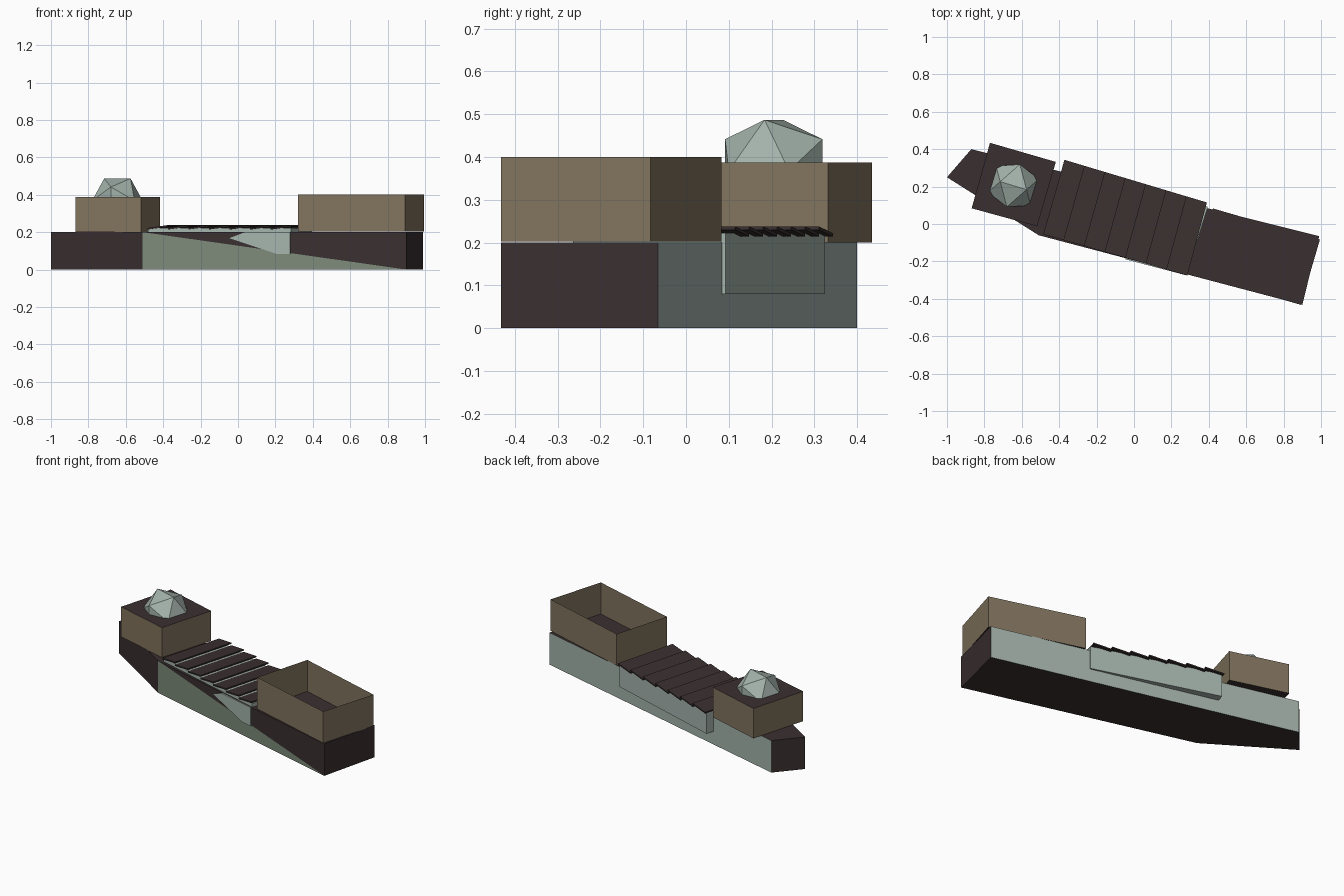
import bpy, bmesh, math
from mathutils import Vector

if "Cube" in bpy.data.objects:
    bpy.data.objects.remove(bpy.data.objects["Cube"])


def material(name, rgb):
    m = bpy.data.materials.new(name)
    lin = [((c / 255 + 0.055) / 1.055) ** 2.4 for c in rgb]
    m.diffuse_color = (*lin, 1)
    m.use_nodes = True
    m.node_tree.nodes["Principled BSDF"].inputs["Base Color"].default_value = m.diffuse_color
    return m


DARK = material("dark brown", (58, 47, 48))
PALE = material("pale grey green", (165, 180, 173))
GREEN = material("moss green", (125, 138, 121))
TAN = material("tan", (130, 116, 94))


def finish(name, bm, mats):
    bmesh.ops.recalc_face_normals(bm, faces=bm.faces)
    me = bpy.data.meshes.new(name)
    bm.to_mesh(me)
    bm.free()
    for m in mats:
        me.materials.append(m)
    ob = bpy.data.objects.new(name, me)
    bpy.context.collection.objects.link(ob)
    return ob


def prism(name, pts, z0, z1, mats, sides=None, top=0, bottom=0, open_top=False, split=None):
    """Upright prism over a plan outline; sides gives a material slot per wall."""
    bm = bmesh.new()
    n = len(pts)
    lo = [bm.verts.new((x, y, z0)) for x, y in pts]
    hi = [bm.verts.new((x, y, z1)) for x, y in pts]
    bm.faces.new(lo).material_index = bottom
    if not open_top:
        bm.faces.new(hi).material_index = top
    for i in range(n):
        j = (i + 1) % n
        if i == split:  # wall painted in two triangles
            bm.faces.new((lo[i], lo[j], hi[i])).material_index = 2
            bm.faces.new((lo[j], hi[j], hi[i])).material_index = 0
        else:
            bm.faces.new((lo[i], lo[j], hi[j], hi[i])).material_index = sides[i] if sides else 0
    return finish(name, bm, mats)


# Hull: dark body, pale back wall, front wall split diagonally
HULL = [(-1.0, 0.25), (-0.51, -0.06), (0.90, -0.432), (0.99, -0.065), (-0.87, 0.40)]
prism("hull", HULL, 0, 0.2, [DARK, PALE, GREEN], sides=[0, 0, 0, 1, 0], split=1)

# Middle deck box, poking slightly out of the back of the hull
DECK = [(-0.48, -0.05), (0.283, -0.264), (0.395, 0.092), (-0.37, 0.325)]
prism("deck_box", DECK, 0.08, 0.222, [PALE])

# Exposed pale patch on the front wall of the hull
b, c = Vector(HULL[1]), Vector(HULL[2])
along = (c - b).normalized()
out = Vector((along.y, -along.x))
bm = bmesh.new()
front = []
back = []
for x, z in [(-0.045, 0.168), (0.21, 0.083), (0.28, 0.083), (0.28, 0.2), (0.04, 0.2)]:
    p = b + (c - b) * ((x - b.x) / (c.x - b.x))
    q = p + out * 0.006
    front.append(bm.verts.new((q.x, q.y, z)))
    back.append(bm.verts.new((p.x, p.y, z)))
bm.faces.new(front)
bm.faces.new(back)
for i in range(5):
    j = (i + 1) % 5
    bm.faces.new((front[i], front[j], back[j], back[i]))
finish("front_patch", bm, [PALE])

# Tilted deck planks, each rising toward the stern
P = [Vector(p) for p in [(-0.485, -0.055), (0.285, -0.275), (0.39, 0.115), (-0.372, 0.343)]]
COUNT = 7
for k in range(COUNT):
    bm = bmesh.new()
    rings = []
    for t, z in ((k / COUNT, 0.222), ((k + 1) / COUNT, 0.238)):
        f, r = P[0].lerp(P[1], t), P[3].lerp(P[2], t)
        rings.append([bm.verts.new((p.x, p.y, h))
                      for p, h in ((f, z - 0.008), (r, z - 0.008), (r, z), (f, z))])
    bm.faces.new(rings[0])
    bm.faces.new(rings[1])
    for i in range(4):
        j = (i + 1) % 4
        bm.faces.new((rings[0][i], rings[0][j], rings[1][j], rings[1][i]))
    finish(f"deck_plank_{k + 1}", bm, [DARK])

# Closed cabin with a dark roof and underside
CABIN = [(-0.868, 0.084), (-0.518, -0.012), (-0.418, 0.332), (-0.77, 0.434)]
prism("cabin", CABIN, 0.2, 0.387, [TAN, DARK], top=1, bottom=1)

# Open bin with thin walls and a dark floor
BIN = [(0.322, -0.27), (0.892, -0.432), (0.994, -0.083), (0.422, 0.083)]
prism("open_bin", BIN, 0.203, 0.4, [TAN, DARK], bottom=1, open_top=True)

# Faceted dome: an icosahedron standing on one edge, half sunk in the roof
S, PHI = 0.0735, (1 + math.sqrt(5)) / 2
a = math.radians(-17)
bm = bmesh.new()
for u in (-1, 1):
    for v in (-PHI, PHI):
        for x, y, z in ((u, 0, v), (v, u, 0), (0, v, u)):
            bm.verts.new((-0.645 + S * (x * math.cos(a) - y * math.sin(a)),
                          0.205 + S * (x * math.sin(a) + y * math.cos(a)),
                          0.368 + S * z))
bmesh.ops.convex_hull(bm, input=bm.verts)
finish("dome", bm, [PALE])
